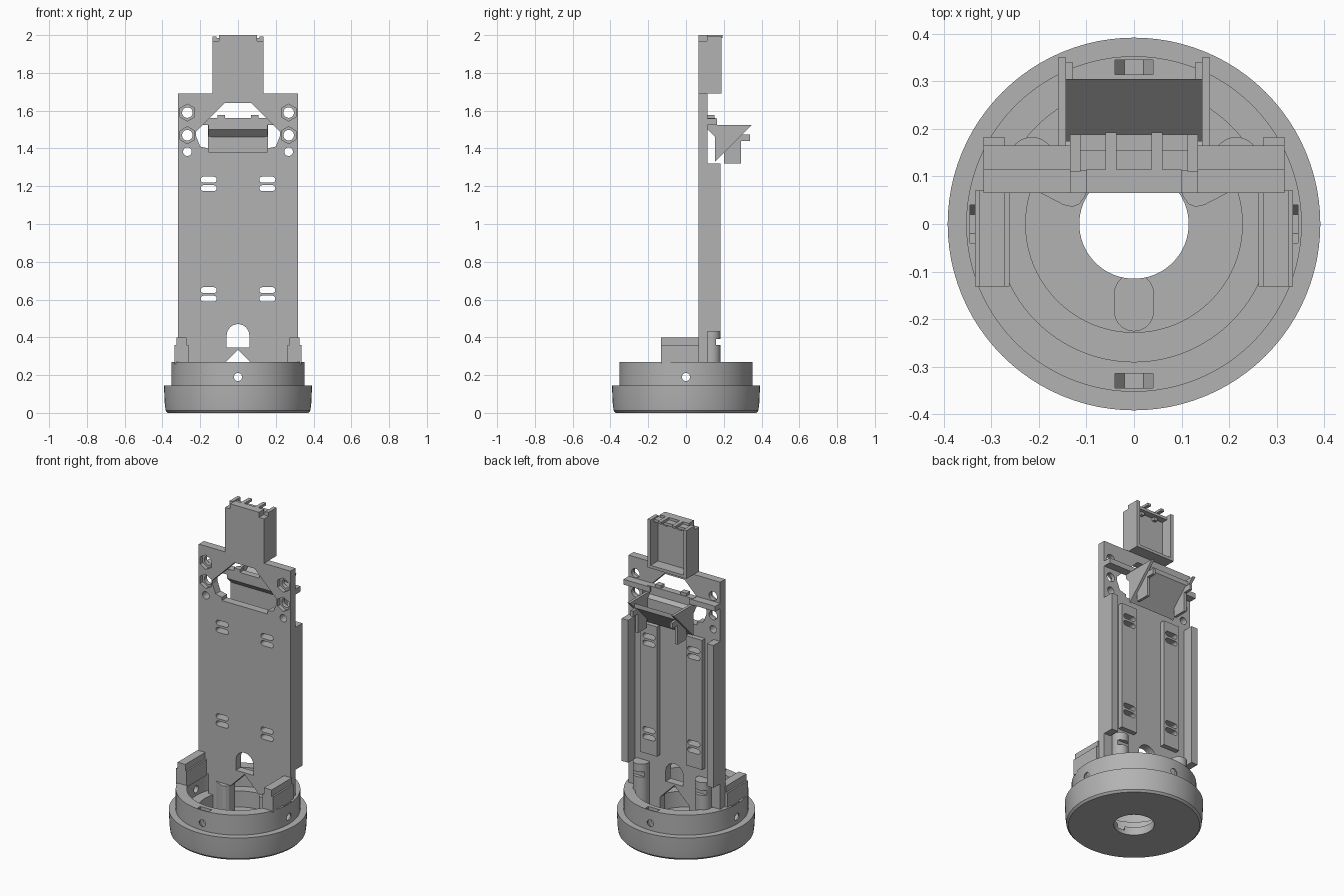
import bpy, bmesh, math

if "Cube" in bpy.data.objects:
    bpy.data.objects.remove(bpy.data.objects["Cube"])

grey = bpy.data.materials.new("plain_grey")
grey.diffuse_color = (0.45, 0.45, 0.45, 1)
grey.use_nodes = True
grey.node_tree.nodes["Principled BSDF"].inputs["Base Color"].default_value = grey.diffuse_color


def finish(name, bm):
    bmesh.ops.recalc_face_normals(bm, faces=bm.faces)
    me = bpy.data.meshes.new(name)
    bm.to_mesh(me)
    bm.free()
    me.materials.append(grey)
    ob = bpy.data.objects.new(name, me)
    bpy.context.collection.objects.link(ob)
    return ob


def prism(name, pts, axis, a, b):
    """Extrude a 2D outline along an axis from a to b."""
    def place(p, t):
        return {'x': (t, p[0], p[1]), 'y': (p[0], t, p[1]), 'z': (p[0], p[1], t)}[axis]
    bm = bmesh.new()
    lo = [bm.verts.new(place(p, a)) for p in pts]
    hi = [bm.verts.new(place(p, b)) for p in pts]
    n = len(pts)
    bm.faces.new(lo)
    bm.faces.new(hi[::-1])
    for i in range(n):
        bm.faces.new((lo[i], lo[(i + 1) % n], hi[(i + 1) % n], hi[i]))
    return finish(name, bm)


def box(name, x0, x1, y0, y1, z0, z1):
    return prism(name, [(x0, y0), (x1, y0), (x1, y1), (x0, y1)], 'z', z0, z1)


def ring(cx, cy, r, n=32, start=0.0):
    return [(cx + r * math.cos(start + 2 * math.pi * i / n),
             cy + r * math.sin(start + 2 * math.pi * i / n)) for i in range(n)]


def capsule(cx, cy, w, h, n=10):
    """Horizontal rounded slot outline."""
    r, d = h / 2, (w - h) / 2
    pts = []
    for side, a0 in ((1, -math.pi / 2), (-1, math.pi / 2)):
        for i in range(n + 1):
            a = a0 + math.pi * i / n
            pts.append((cx + side * d + r * math.cos(a), cy + r * math.sin(a)))
    return pts


def cut(ob, *cutters):
    bpy.context.view_layer.objects.active = ob
    for c in cutters:
        m = ob.modifiers.new("cut", 'BOOLEAN')
        m.operation, m.solver, m.object = 'DIFFERENCE', 'EXACT', c
        bpy.ops.object.modifier_apply(modifier=m.name)
        bpy.data.objects.remove(c, do_unlink=True)


def smooth(ob):
    bpy.ops.object.select_all(action='DESELECT')
    ob.select_set(True)
    bpy.context.view_layer.objects.active = ob
    bpy.ops.object.shade_smooth_by_angle(angle=math.radians(30))


# Round stepped base, hollow with a hole in its floor
profile = [(.115, 0), (.372, 0), (.383, .012), (.388, .05), (.392, .145), (.353, .145),
           (.353, .27), (.29, .27), (.29, .15), (.228, .15), (.228, .05), (.115, .05)]
bm = bmesh.new()
N = 96
rows = [[bm.verts.new((r * math.cos(2 * math.pi * i / N), r * math.sin(2 * math.pi * i / N), z))
         for r, z in profile] for i in range(N)]
for i in range(N):
    p, q = rows[i], rows[(i + 1) % N]
    for j in range(len(profile)):
        k = (j + 1) % len(profile)
        bm.faces.new((p[j], p[k], q[k], q[j]))
base = finish("base", bm)

# Screw holes and nut pockets around the base rim
for s in (1, -1):
    for axis in 'xy':
        a, b = sorted((s * .25, s * .42))
        c, d = sorted((s * .315, s * .345))
        nut = [(-.04, .28), (-.04, .175), (-.02, .145), (.02, .145), (.04, .175), (.04, .28)]
        cut(base, prism("hole", ring(0, .19, .022, 20), axis, a, b),
            prism("pocket", nut, axis, c, d))
# Cable groove in the floor
cut(base, prism("groove", [(y, x) for x, y in capsule(-.165, 0, .12, .082)], 'z', .025, .08))
smooth(base)

# Tall plate with notched foot and shoulders
right = [(.1, .235), (.1, .04), (.25, .04), (.25, .27), (.317, .27), (.317, 1.69),
         (.135, 1.69), (.135, 2), ]
outline = [(0, .335)] + right + [(-x, z) for x, z in reversed(right)]
plate = prism("main_plate", outline, 'y', .065, .115)

# Window behind the upper tray
half = [(.07, 1.64), (.15, 1.56), (.165, 1.545), (.222, 1.49), (.222, 1.465),
        (.2, 1.41), (.157, 1.40), (.157, 1.38)]
window = half + [(-x, z) for x, z in reversed(half)]
cut(plate, prism("window", window, 'y', .0, .2))

# Arched cable opening
arch = [(.06, .345)] + [(.06 * math.cos(math.pi * i / 16), .41 + .06 * math.sin(math.pi * i / 16))
                        for i in range(17)] + [(-.06, .345)]
cut(plate, prism("arch", arch, 'y', 0, .2))

SLOTS = (1.235, 1.19, .65, .605)


def side_name(name, s):
    return name + ("_right" if s > 0 else "_left")


def mbox(name, s, x0, x1, *rest):
    a, b = sorted((s * x0, s * x1))
    return box(side_name(name, s), a, b, *rest)


for s in (1, -1):
    # Corner notch, bolt holes and nut recesses
    cut(plate, mbox("notch", s, .1, .15, .05, .12, 1.968, 2.05))
    for z in (1.59, 1.47):
        cut(plate, prism("hex", ring(s * .268, z, .045, 6, math.pi / 6), 'y', .05, .09),
            prism("bolt", ring(s * .268, z, .028, 24), 'y', .04, .2))
    cut(plate, prism("bolt", ring(s * .268, 1.383, .023, 24), 'y', .04, .2))

    # Raised rear rails with tie slots
    rail = mbox("rear_rail", s, .1, .212, .11, .145, .5, 1.31)
    for z in SLOTS:
        for ob in (plate, rail):
            cut(ob, prism("slot", capsule(s * .155, z, .085, .031), 'y', .03, .25))

    # Side flanges
    mbox("side_flange", s, .272, .317, .11, .183, .43, 1.32)

    # Rear cross bars beside the tray
    mbox("cross_bar", s, .135, .317, .112, .165, 1.525, 1.558)

    # Rim brackets at the foot
    mbox("bracket", s, .262, .335, -.132, .07, .26, .36)
    mbox("bracket_ridge", s, .272, .325, -.132, .07, .355, .4)

    # Rounded feet carrying the plate
    foot = [(.1, .113), (.097, .085), (.103, .058), (.115, .042), (.13, .036),
            (.148, .04), (.2, .067), (.2, .113)]
    prism(side_name("foot", s), [(s * x, y) for x, y in foot], 'z', .04, .24)

    # Rear posts
    post = prism(side_name("post", s), ring(s * .215, .135, .048, 40), 'z', .14, .44)
    cut(post, mbox("flat", s, .1, .3, .16, .25, .36, .39),
        box("front_trim", -.5, .5, 0, .11, .1, .5))
    smooth(post)

    # Triangular tray cheeks
    a, b = sorted((s * .143, s * .16))
    prism(side_name("tray_cheek", s), [(.153, 1.525), (.35, 1.525), (.153, 1.328)], 'x', a, b)
    # Hooked fins below the tray
    a, b = sorted((s * .128, s * .145))
    prism(side_name("tray_fin", s),
          [(.2, 1.39), (.2, 1.32), (.29, 1.32), (.29, 1.44), (.34, 1.44), (.34, 1.475),
           (.29, 1.475)], 'x', a, b)

    # Upper pocket walls
    mbox("pocket_wall", s, .113, .135, .11, .188, 1.69, 1.992)
    # Retaining hooks on top of the pocket
    mbox("pocket_hook", s, .037, .06, .112, .193, 1.985, 2.0)
    mbox("hook_stem", s, .037, .06, .112, .135, 1.95, 1.99)
    # Small clips above the tray
    mbox("tray_clip", s, .068, .108, .115, .15, 1.55, 1.578)

# Upper pocket floor and top lip
box("pocket_floor", -.135, .135, .11, .188, 1.69, 1.708)
box("pocket_lip", -.113, .113, .112, .155, 1.968, 1.985)

# Tray: front wall with sloped brow, and sloped bottom panel
prism("tray_front", [(.115, 1.56), (.115, 1.5), (.155, 1.46), (.155, 1.33), (.175, 1.35),
                     (.175, 1.49), (.155, 1.51), (.155, 1.56)], 'x', -.157, .157)
prism("tray_panel", [(.155, 1.33), (.305, 1.48), (.305, 1.508), (.155, 1.358)],
      'x', -.145, .145)
